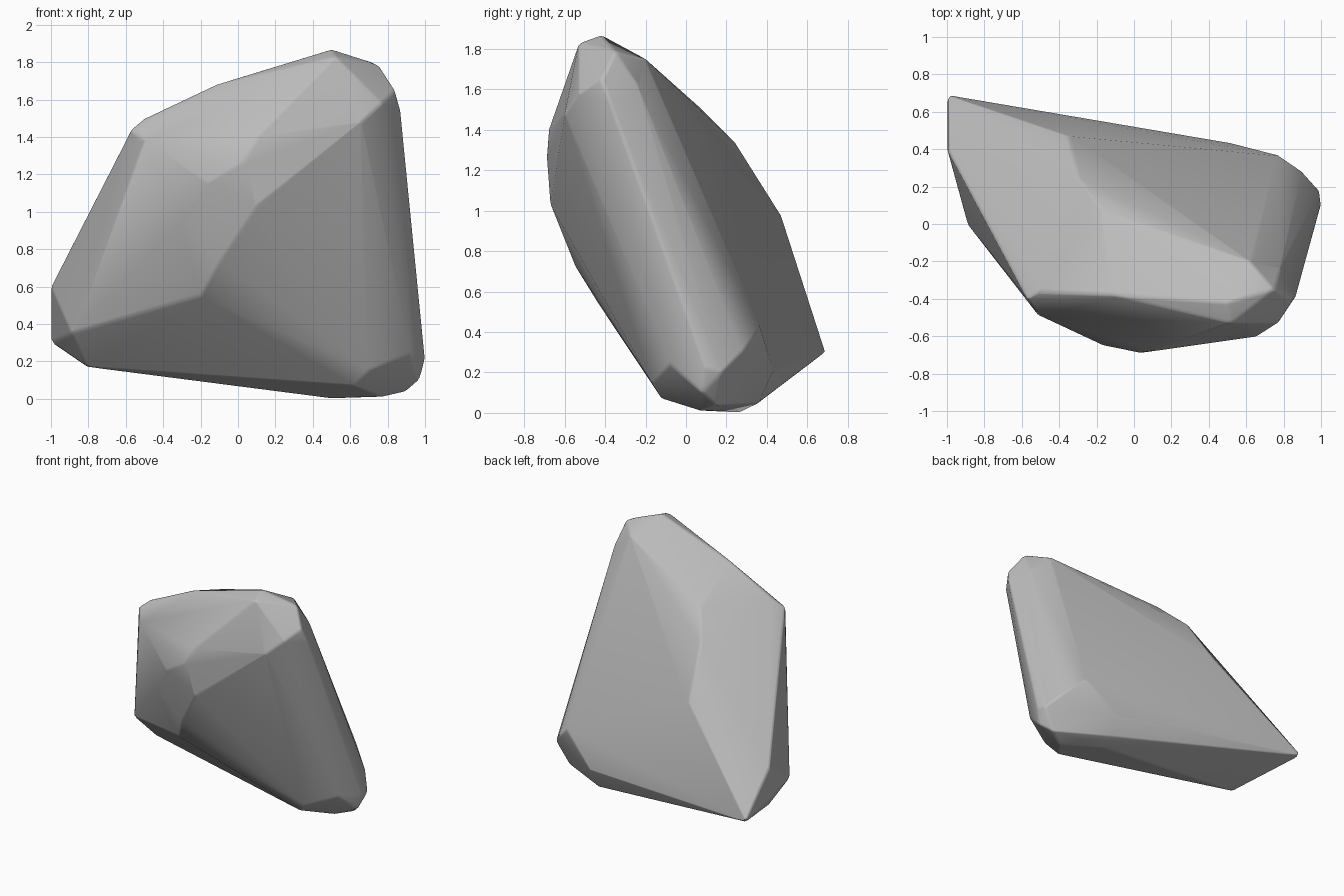
import bpy
import bmesh
import math

default_cube = bpy.data.objects.get("Cube")
if default_cube:
    bpy.data.objects.remove(default_cube, do_unlink=True)

# Worn corners of the boulder, one short cluster per region
corners = {
    "peak": [(.5, -.42, 1.87), (.52, -.53, 1.83), (.75, -.35, 1.79), (.62, -.2, 1.75)],
    "peak_right_side": [(.84, -.42, 1.65), (.87, -.38, 1.55), (.77, -.53, 1.58),
                        (.66, -.6, 1.48), (.78, -.24, 1.62)],
    "top_left_shoulder": [(-.57, -.4, 1.44), (-.5, -.36, 1.5), (-.51, -.49, 1.38),
                          (-.12, -.38, 1.68)],
    "front_ridge": [(.03, -.69, 1.27), (.1, -.68, 1.4), (.1, -.67, 1.03),
                    (-.16, -.65, 1.16), (-.3, -.57, .95), (-.1, -.55, .73),
                    (-.2, -.44, .55)],
    "left_facet": [(-1, .69, .3), (-1, .4, .6), (-.89, 0, .35), (-.81, .15, .17)],
    "back_ridge": [(-.35, .47, .98), (-.3, .25, 1.33), (-.18, .08, 1.5), (-.38, .1, 1.32)],
    "right_foot": [(1, .1, .22), (.99, .18, .2), (.97, .08, .1), (.92, -.08, .24),
                   (.9, .28, .3), (.77, .37, .42)],
    "base": [(.5, .26, 0), (.77, .07, .01), (.9, .15, .04), (.53, .43, .2),
             (.5, .36, .05), (.62, -.12, .07), (.7, -.17, .15)],
}


def make_material(name, colour):
    material = bpy.data.materials.new(name)
    material.use_nodes = True
    material.diffuse_color = colour
    shader = material.node_tree.nodes["Principled BSDF"]
    shader.inputs["Base Color"].default_value = colour
    return material


def make_boulder(name, clusters, material):
    """Wrap a tight convex skin around all the corner clusters."""
    bm = bmesh.new()
    for cluster in clusters.values():
        for position in cluster:
            bm.verts.new(position)
    hull = bmesh.ops.convex_hull(bm, input=bm.verts)
    unused = {g for g in hull["geom_interior"] + hull["geom_unused"]
              if isinstance(g, bmesh.types.BMVert)}
    bmesh.ops.delete(bm, geom=list(unused), context="VERTS")
    # Merge nearly flat triangles into broad stone planes
    bmesh.ops.dissolve_limit(bm, angle_limit=math.radians(2),
                             verts=bm.verts, edges=bm.edges)
    bmesh.ops.recalc_face_normals(bm, faces=bm.faces)
    mesh = bpy.data.meshes.new(name)
    bm.to_mesh(mesh)
    bm.free()
    mesh.materials.append(material)
    boulder = bpy.data.objects.new(name, mesh)
    bpy.context.collection.objects.link(boulder)
    return boulder


stone_grey = make_material("stone_grey", (.5, .5, .5, 1))
boulder = make_boulder("boulder", corners, stone_grey)

# Slightly worn edges
bevel = boulder.modifiers.new("worn_edges", "BEVEL")
bevel.width = .015
bevel.segments = 2
bevel.limit_method = "ANGLE"
bevel.angle_limit = math.radians(20)

# Smooth shading that keeps the broad planes flat
bpy.ops.object.select_all(action="DESELECT")
boulder.select_set(True)
bpy.context.view_layer.objects.active = boulder
bpy.ops.object.shade_smooth_by_angle(angle=math.radians(40))
weighted = boulder.modifiers.new("flat_planes", "WEIGHTED_NORMAL")
weighted.keep_sharp = True
